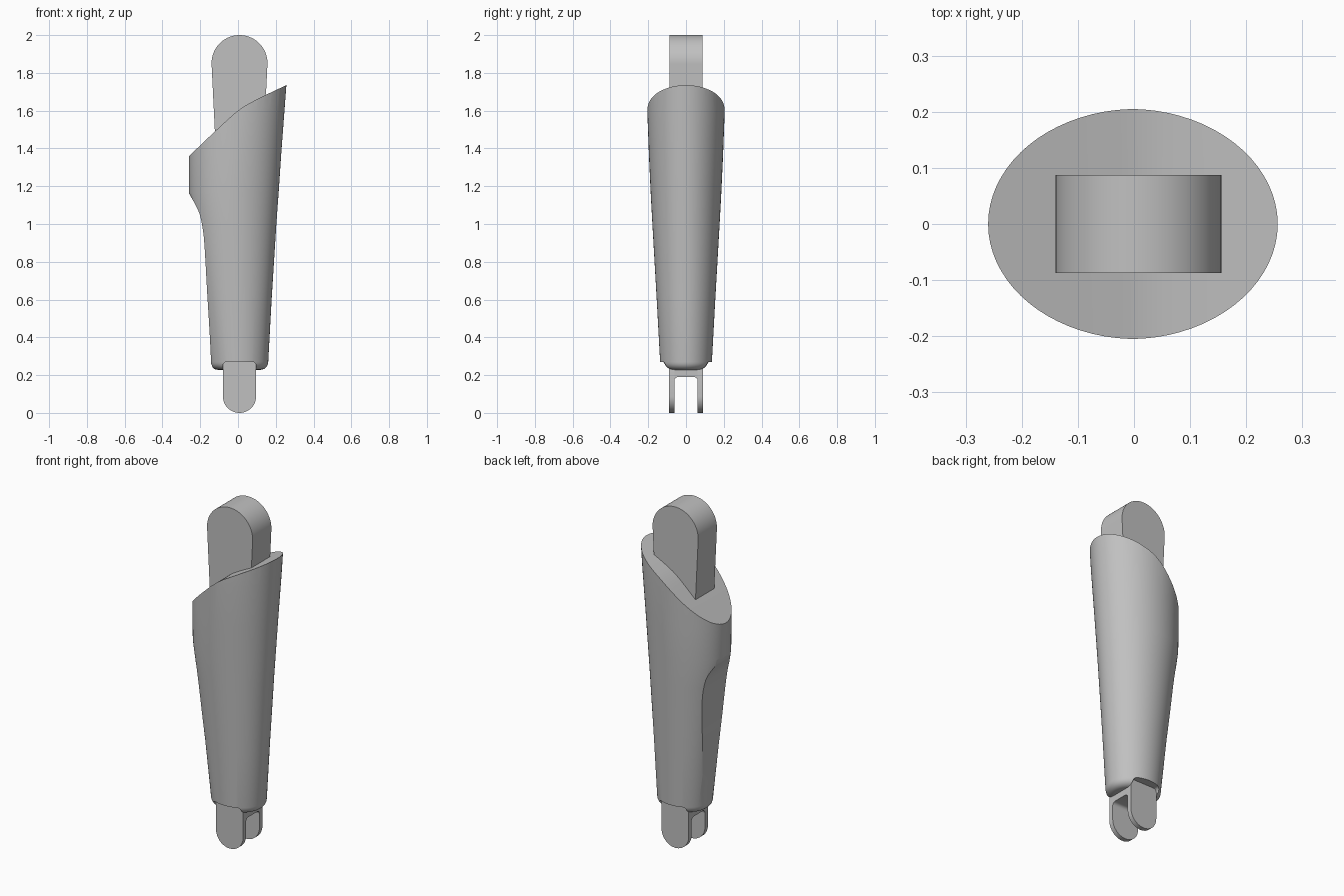
import bpy, bmesh, math
from mathutils import Vector

if "Cube" in bpy.data.objects:
    bpy.data.objects.remove(bpy.data.objects["Cube"])

grey = bpy.data.materials.new("plain_grey")
grey.diffuse_color = (0.53, 0.53, 0.53, 1)
grey.use_nodes = True
grey.node_tree.nodes["Principled BSDF"].inputs["Base Color"].default_value = grey.diffuse_color
CX = 0.008  # shared centre line of fork and tongue


def finish(name, bm):
    bmesh.ops.recalc_face_normals(bm, faces=bm.faces)
    me = bpy.data.meshes.new(name)
    bm.to_mesh(me)
    bm.free()
    me.materials.append(grey)
    ob = bpy.data.objects.new(name, me)
    bpy.context.collection.objects.link(ob)
    return ob


def prism(name, pts, a, b, axis="y"):
    """Extrude a closed profile along y (points are x, z) or x (points are y, z)."""
    bm = bmesh.new()
    place = (lambda u, z: (u, a, z)) if axis == "y" else (lambda u, z: (a, u, z))
    face = bm.faces.new([bm.verts.new(place(*p)) for p in pts])
    ext = bmesh.ops.extrude_face_region(bm, geom=[face])
    step = Vector((0, b - a, 0)) if axis == "y" else Vector((b - a, 0, 0))
    bmesh.ops.translate(bm, vec=step,
                        verts=[v for v in ext["geom"] if isinstance(v, bmesh.types.BMVert)])
    return finish(name, bm)


def arc(cx, cz, r, start, end, n):
    return [(cx + r * math.cos(math.radians(start + (end - start) * i / n)),
             cz + r * math.sin(math.radians(start + (end - start) * i / n)))
            for i in range(n + 1)]


def smooth_curve(pts, n=4):
    """Catmull-Rom curve through the points."""
    p = [Vector(q) for q in pts]
    p = [2 * p[0] - p[1]] + p + [2 * p[-1] - p[-2]]
    out = []
    for i in range(1, len(p) - 2):
        a, b, c, d = p[i - 1:i + 3]
        for k in range(n):
            t = k / n
            out.append(tuple(0.5 * (2 * b + (c - a) * t + (2 * a - 5 * b + 4 * c - d) * t ** 2
                                    + (3 * b - a - 3 * c + d) * t ** 3)))
    return out + [tuple(p[-2])]


def select(ob):
    bpy.ops.object.select_all(action="DESELECT")
    ob.select_set(True)
    bpy.context.view_layer.objects.active = ob


def cut(ob, tool, operation):
    tool.hide_render = True
    mod = ob.modifiers.new("cut", "BOOLEAN")
    mod.operation, mod.solver, mod.object = operation, "EXACT", tool
    select(ob)
    bpy.ops.object.modifier_apply(modifier=mod.name)
    bpy.data.objects.remove(tool)


# Sleeve: loft of ellipses (height, left x, right x, half depth)
rings = [(0.27, -0.148, 0.16, 0.137), (0.6, -0.184, 0.178, 0.155), (1.0, -0.236, 0.203, 0.178),
         (1.165, -0.26, 0.215, 0.187), (1.36, -0.26, 0.228, 0.196),
         (1.6, -0.26, 0.246, 0.205), (1.8, -0.26, 0.261, 0.205)]
# rounded lower rim
rim = []
for i in range(6):
    t = math.radians(15 * i)
    inset = 0.042 * (1 - math.sin(t))
    rim.append((0.27 - 0.042 * math.cos(t), -0.148 + inset, 0.16 - inset, 0.137 - inset))
rings = rim + rings

SEG = 72
bm = bmesh.new()
loops = []
for z, left, right, depth in rings:
    mid, rx = (left + right) / 2, (right - left) / 2
    loops.append([bm.verts.new((mid + rx * math.cos(math.tau * k / SEG),
                                depth * math.sin(math.tau * k / SEG), z)) for k in range(SEG)])
for lo, hi in zip(loops, loops[1:]):
    for k in range(SEG):
        m = (k + 1) % SEG
        bm.faces.new((lo[k], lo[m], hi[m], hi[k]))
bm.faces.new(loops[0])
bm.faces.new(loops[-1])
sleeve = finish("sleeve", bm)

# Trim the sleeve to its sloping top and hollowed left side
hollow = smooth_curve([(-0.142, 0.26), (-0.15, 0.42), (-0.164, 0.65), (-0.171, 0.78),
                       (-0.18, 0.92), (-0.191, 1.0), (-0.206, 1.06), (-0.23, 1.11),
                       (-0.264, 1.17)])
slope = smooth_curve([(-0.264, 1.355), (-0.12, 1.492), (0.0, 1.6), (0.1, 1.66), (0.262, 1.738)])
outline = [(-0.12, 0.1), (-0.12, 0.228), (-0.134, 0.24)] + hollow
outline += [(-0.3, 1.17), (-0.3, 1.32)] + slope + [(0.4, 1.79), (0.4, 0.1)]
cut(sleeve, prism("trim_tool", outline, -0.5, 0.5), "INTERSECT")

# Rim notches that expose the fork on the front and back
w = 0.088
notch = [(CX - w, 0.1), (CX + w, 0.1)] + arc(CX + w - 0.02, 0.25, 0.02, 0, 90, 4)
notch += arc(CX - w + 0.02, 0.25, 0.02, 90, 180, 4)
for s in (-1, 1):
    cut(sleeve, prism("notch_tool", notch, s * 0.0885, s * 0.3), "DIFFERENCE")

# Fork: two rounded tines joined by a bridge with rounded inner corners
tine = arc(CX, w, w, 180, 360, 24)
tine += arc(CX + w - 0.02, 0.25, 0.02, 0, 90, 4) + arc(CX - w + 0.02, 0.25, 0.02, 90, 180, 4)
parts = [sleeve]
for s, name in ((-1, "front_tine"), (1, "back_tine")):
    parts.append(prism(name, tine, s * 0.062, s * 0.089))
bridge = [(-0.064, 0.24), (-0.064, 0.17)] + arc(-0.042, 0.17, 0.02, 180, 90, 5)
bridge += arc(0.042, 0.17, 0.02, 90, 0, 5) + [(0.064, 0.17), (0.064, 0.24)]
parts.append(prism("fork_bridge", bridge, CX - w, CX + w, "x"))

# Tongue: tapered bar with a round head, rising out of the sleeve
head = arc(CX, 1.852, 0.148, -2, 182, 40)
parts.append(prism("tongue", head + [(CX - 0.127, 1.42), (CX + 0.127, 1.42)], -0.087, 0.087))

for ob in parts:
    select(ob)
    bpy.ops.object.shade_smooth_by_angle(angle=math.radians(30))
